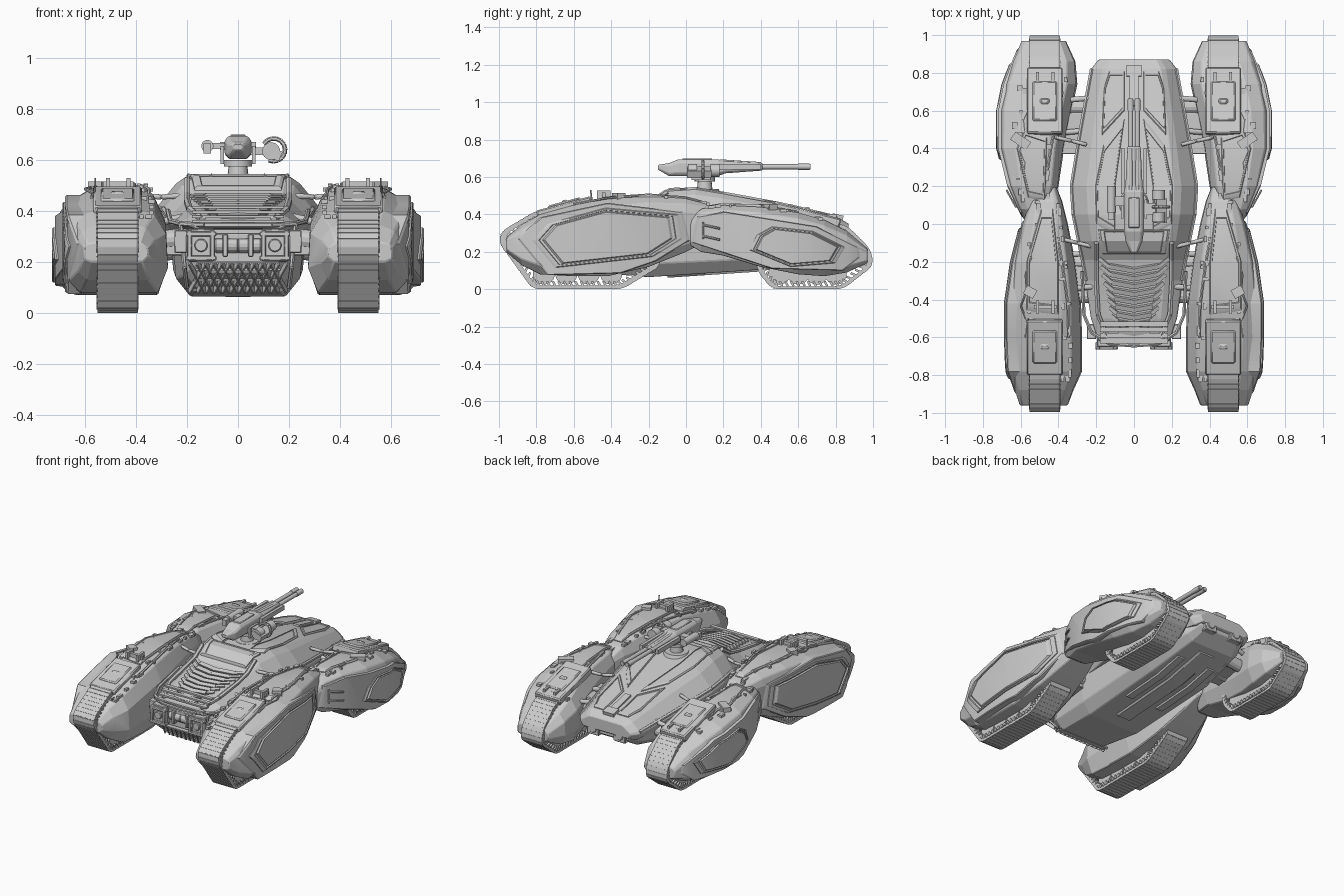
import bpy, bmesh, math, random
from mathutils import Vector, Matrix, Euler

if "Cube" in bpy.data.objects:
    bpy.data.objects.remove(bpy.data.objects["Cube"])
random.seed(4)

def finish(bm, name, mirror=False, bevel=0):
    bmesh.ops.recalc_face_normals(bm, faces=bm.faces)
    me = bpy.data.meshes.new(name)
    bm.to_mesh(me); bm.free()
    ob = bpy.data.objects.new(name, me)
    bpy.context.collection.objects.link(ob)
    bpy.ops.object.select_all(action='DESELECT')
    ob.select_set(True)
    bpy.context.view_layer.objects.active = ob
    bpy.ops.object.shade_smooth_by_angle(angle=math.radians(6 if bevel else 26))
    if bevel:
        m = ob.modifiers.new("bevel", 'BEVEL')
        m.width, m.segments, m.limit_method = bevel, 1, 'ANGLE'
    if mirror:
        ob.modifiers.new("mirror", 'MIRROR')
    return ob

def loft(bm, rings, closed=False):
    vs = [[bm.verts.new(p) for p in r] for r in rings]
    n = len(vs[0])
    for a, b in zip(vs, vs[1:] + (vs[:1] if closed else [])):
        for i in range(n):
            bm.faces.new((a[i], a[(i + 1) % n], b[(i + 1) % n], b[i]))
    if not closed:
        bm.faces.new(vs[0]); bm.faces.new(vs[-1])

def box(bm, c, s, rot=(0, 0, 0)):
    bmesh.ops.create_cube(bm, size=1, matrix=Matrix.LocRotScale(Vector(c), Euler(rot), Vector(s)))

def cyl(bm, a, b, r, r2=None, seg=14):
    a, b = Vector(a), Vector(b)
    q = (b - a).to_track_quat('Z', 'Y')
    bmesh.ops.create_cone(bm, cap_ends=True, segments=seg, radius1=r, radius2=r2 or r,
                          depth=(b - a).length, matrix=Matrix.LocRotScale((a + b) / 2, q, None))

def tube(bm, pts, r, seg=6):
    for a, b in zip(pts, pts[1:]):
        cyl(bm, a, b, r, seg=seg)

def at(rows, y, col):
    for a, b in zip(rows, rows[1:]):
        if y <= b[0]:
            t = max(0, (y - a[0]) / (b[0] - a[0]))
            return a[col] + t * (b[col] - a[col])
    return rows[-1][col]

def shell(bm, rows, shape):
    loft(bm, [[(xi + u * (xo - xi), y, zb + v * (zt - zb)) for u, v in shape]
              for y, zb, zt, xi, xo in rows])

def scaled(poly, s):
    c = sum((Vector(p) for p in poly), Vector((0, 0))) / len(poly)
    return [c + (Vector(p) - c) * s for p in poly]

def drape(bm, rings, rows, axis, col):
    # flat plate cut at every row, then pushed onto the body surface
    t = bmesh.new()
    loft(t, rings)
    for r in rows:
        bmesh.ops.bisect_plane(t, geom=t.verts[:] + t.edges[:] + t.faces[:],
                               plane_co=(0, r[0], 0), plane_no=(0, 1, 0))
    for v in t.verts:
        v.co[axis] += at(rows, v.co.y, col)
    me = bpy.data.meshes.new("tmp")
    t.to_mesh(me); t.free()
    bm.from_mesh(me)
    bpy.data.meshes.remove(me)

def side_plate(bm, rows, poly, steps):
    drape(bm, [[(o, p.x, p.y) for p in scaled(poly, s)] for s, o in steps], rows, 0, 4)

def deck_plate(bm, rows, poly, h=.012):
    drape(bm, [[(p.x, p.y, o) for p in scaled(poly, s)]
               for s, o in ((1, -.03), (1, h * .5), (.94, h), (.84, h), (.82, h * .6))], rows, 2, 2)

def rounded(poly, d=.04):
    out = []
    for i, p in enumerate(poly):
        p, a, b = Vector(p), Vector(poly[i - 1]), Vector(poly[(i + 1) % len(poly)])
        s = p + (a - p) * min(.45, d / (a - p).length)
        e = p + (b - p) * min(.45, d / (b - p).length)
        out += [s * (1 - t) ** 2 + p * 2 * t * (1 - t) + e * t * t for t in (0, .33, .67, 1)]
    return out

# rows: y, bottom z, top z, inner x, outer x
FRONT = [(-.96, .20, .28, .35, .605), (-.88, .13, .345, .32, .63), (-.78, .08, .40, .275, .665),
         (-.6, .07, .45, .275, .672), (-.42, .07, .485, .28, .672), (-.2, .12, .50, .31, .64),
         (0, .2, .485, .35, .59), (.12, .26, .455, .38, .55), (.22, .3, .40, .42, .49)]
REAR = [(0, .25, .36, .5, .57), (.08, .2, .43, .44, .61), (.2, .18, .45, .4, .665),
        (.4, .12, .44, .37, .713), (.6, .08, .41, .33, .713), (.74, .07, .37, .30, .685),
        (.86, .09, .31, .31, .64), (.97, .14, .22, .36, .595)]
HULL = [(-.62, .33, .355, -.19, .19), (-.5, .32, .40, -.23, .23), (-.3, .3, .435, -.26, .26),
        (-.19, .3, .46, -.28, .28), (-.09, .3, .525, -.3, .3), (.05, .3, .535, -.33, .33),
        (.2, .3, .51, -.34, .34), (.5, .27, .455, -.29, .29), (.82, .25, .38, -.23, .23), (.87, .27, .35, -.19, .19)]
BELLY = [(-.6, .16, .33, -.16, .16), (-.5, .09, .33, -.22, .22), (-.2, .065, .35, -.26, .26),
         (.4, .105, .34, -.27, .27), (.75, .18, .32, -.22, .22), (.85, .24, .3, -.18, .18)]
POD = [(0, .3), (.02, .72), (.14, .96), (.26, 1), (.76, 1), (.94, .9), (1, .74), (1, .15), (.88, 0), (.1, 0)]
DECK = [(.06, 0), (0, .35), (.02, .5), (.13, .88), (.19, 1), (.81, 1), (.87, .88), (.98, .5), (1, .35), (.94, 0)]

# hull shells and keel strip
bm = bmesh.new(); shell(bm, HULL, DECK); finish(bm, "upper_hull", bevel=.005)
bm = bmesh.new(); shell(bm, BELLY, [(.14, 0), (.86, 0), (.97, .25), (1, 1), (0, 1), (.03, .25)])
finish(bm, "lower_hull", bevel=.005)
bm = bmesh.new()
for x0, x1, y0, y1 in ((-.06, .06, -.1, .7), (.09, .15, .1, .6), (-.15, -.09, .1, .6)):
    shell(bm, [(y, at(BELLY, y, 1) - .01, .2, x0, x1) for y in (y0, .4, y1)],
          [(.1, 0), (.9, 0), (1, .1), (1, 1), (0, 1), (0, .1)])
finish(bm, "belly_strips")

# track pods with side armour, tracks, wheels and fenders
LARGE = [(1, -.06), (1, 0), (.975, .006)]
SMALL = [(1, -.03), (1, .012), (.97, .016), (.92, .016), (.91, .008), (.87, .008), (.84, .017)]
pods = {
    "front": (FRONT, [(-.9, .27), (-.78, .385), (-.42, .462), (-.02, .415), (.02, .26), (-.16, .15), (-.35, .085), (-.74, .075)],
              [(-.82, .26), (-.74, .35), (-.43, .435), (-.04, .40), (-.02, .27), (-.17, .175), (-.7, .115)],
              [(-1, .25), (-.985, .31), (-.8, .42), (-.55, .43), (-.2, .25), (-.13, .13), (-.34, .002), (-.82, .002)],
              [-.76, -.64, -.52, -.40], (-.65, .435, .30, .26)),
    "rear": (REAR, [(.03, .25), (.06, .39), (.2, .415), (.7, .335), (.92, .225), (.93, .17), (.84, .1), (.46, .11)],
             [(.34, .21), (.38, .29), (.46, .335), (.68, .31), (.85, .225), (.8, .14), (.56, .12)],
             [(1.003, .13), (.985, .215), (.86, .34), (.6, .40), (.38, .2), (.38, .1), (.46, .002), (.84, .002)],
             [.5, .6, .7, .8], (.65, .397, .36, -.25))}
for side, (rows, big, small, path, wheels, (fy, fz, fl, fr)) in pods.items():
    bm = bmesh.new(); shell(bm, rows, POD); finish(bm, side + "_pod", True, .005)
    bm = bmesh.new()
    side_plate(bm, rows, big, LARGE); side_plate(bm, rows, small, SMALL)
    finish(bm, side + "_side_armour", True)
    # track band, links and guide teeth
    bm = bmesh.new()
    loop = rounded(path)
    inner = scaled(loop, .92)
    loft(bm, [[(x, p.x, p.y) for p in l] for l, x in
              ((loop, .393), (loop, .552), (inner, .552), (inner, .393))], closed=True)
    cen = sum(loop, Vector((0, 0))) / len(loop)
    carry, step = 0, .03
    for a, b in zip(loop, loop[1:] + loop[:1]):
        d = b - a
        n = Vector((-d.y, d.x)).normalized()
        if n.dot(cen - a) < 0:
            n.negate()
        while carry < d.length:
            p = a + d.normalized() * carry
            ang = math.atan2(d.y, d.x)
            box(bm, (.4725, p.x, p.y), (.156, .026, .003), (ang, 0, 0))
            q = p + n * .028
            for x in (.396, .549):
                box(bm, (x, q.x, q.y), (.012, .012, .03), (ang + .5, 0, 0))
            carry += step
        carry -= d.length
    finish(bm, side + "_track", True)
    bm = bmesh.new()
    for y in wheels:
        cyl(bm, (.40, y, .085), (.545, y, .085), .06, seg=18)
    finish(bm, side + "_road_wheels", True)
    bm = bmesh.new()
    box(bm, (.4725, fy, fz), (.19, fl, .05), (fr, 0, 0))
    box(bm, (.4725, fy, fz + .025), (.13, fl * .6, .02), (fr, 0, 0))
    box(bm, (.4725, fy, fz + .035), (.05, .03, .015), (fr, 0, 0))
    finish(bm, side + "_fender", True, .01)

# raised plates on pod tops and hull deck
bm = bmesh.new()
deck_plate(bm, FRONT, [(.40, -.48), (.57, -.46), (.57, -.2), (.49, .08), (.43, .08), (.40, -.2)])
deck_plate(bm, REAR, [(.47, .12), (.56, .14), (.62, .4), (.58, .5), (.46, .46)])
deck_plate(bm, HULL, [(.05, .56), (.16, .42), (.205, .2), (.2, .0), (.1, -.06), (.1, .2)])
deck_plate(bm, HULL, [(.05, .6), (.17, .47), (.16, .72), (.13, .81), (.05, .81)])
finish(bm, "deck_plates", True)
bm = bmesh.new()
deck_plate(bm, HULL, [(-.19, -.03), (-.17, -.16), (.17, -.16), (.19, -.03)], .016)
box(bm, (0, .72, .40), (.045, .2, .03), (-.23, 0, 0))
box(bm, (0, .81, .385), (.08, .06, .03), (-.23, 0, 0))
finish(bm, "deck_centre")

# chevron louvres and their frame on the sloping front deck
bm = bmesh.new()
for i in range(9):
    y = -.57 + i * .042
    w = .11 + i * .009
    z = at(HULL, y, 2) + .006
    for k in (-1, 1):
        box(bm, (k * w * .35, y, z), (w * .75, .026, .022), (.4, 0, k * .18))
        box(bm, (k * w * .86, y + .03, z), (w * .4, .02, .022), (.3, 0, k * .7))
for k in (-1, 1):
    tube(bm, [(k * x, y, at(HULL, y, 2) + .004) for x, y in ((.14, -.6), (.19, -.48), (.2, -.3), (.2, -.19), (.2, -.1))], .014)
finish(bm, "engine_louvres")

# nose: grilles, lamps, winch and guard rail
bm = bmesh.new()
for i in range(4):
    box(bm, (0, -.62 + i * .03, .36 + i * .018), (.36, .025, .01))
for i in range(11):
    for k in (-.5, .5):
        box(bm, ((i - 5) * .032, -.57, .14), (.007, .02, .17), (.85, 0, k))
for z in (.09, .13, .17, .2):
    box(bm, (0, -.5 - (z - .09) * 1.2, z), (.4 - z * .4, .03, .008))
finish(bm, "nose_grilles")
bm = bmesh.new()
box(bm, (.145, -.60, .265), (.1, .1, .13))
box(bm, (.145, -.645, .31), (.12, .04, .02)); box(bm, (.145, -.645, .215), (.12, .04, .02))
box(bm, (.225, -.57, .28), (.05, .08, .09))
for x in (.1, .19):
    box(bm, (x, -.645, .265), (.02, .04, .12))
cyl(bm, (.145, -.6, .265), (.145, -.662, .265), .026)
cyl(bm, (0, -.60, .265), (.09, -.60, .265), .03)
box(bm, (0, -.59, .30), (.2, .05, .025)); box(bm, (.05, -.62, .265), (.02, .03, .09))
box(bm, (.1, .83, .27), (.09, .07, .09)); cyl(bm, (.1, .8, .27), (.1, .87, .27), .03)
finish(bm, "lamp_units", True, .004)
bm = bmesh.new()
tube(bm, [(0, -.645, .345), (.13, -.635, .345), (.225, -.575, .35), (.265, -.48, .36), (.275, -.25, .40)], .01)
tube(bm, [(.225, -.575, .35), (.21, -.57, .18), (.2, -.5, .1)], .009)
finish(bm, "guard_rail", True)
# rim strip along the hull edge
bm = bmesh.new()
tube(bm, [(r[4] * .97, r[0], r[1] + .47 * (r[2] - r[1])) for r in HULL[2:-1]], .012)
finish(bm, "hull_rim", True)

# suspension arms joining hull and pods
bm = bmesh.new()
for y, z in ((-.38, .3), (-.2, .3), (.45, .28), (.62, .26)):
    cyl(bm, (.15, y, z), (.42, y, z - .03), .04)
    cyl(bm, (.2, y + .05, z + .08), (.42, y + .03, z + .03), .016, seg=8)
for y in (-.3, .48):
    box(bm, (.3, y, .27), (.18, .22, .09))
tube(bm, [(.22, -.12, .46), (.3, -.1, .455), (.38, -.08, .46)], .012)
tube(bm, [(.25, .42, .42), (.33, .44, .41), (.42, .46, .42)], .012)
finish(bm, "suspension_arms", True, .004)

# hatches, rails, cables and small fittings
bm = bmesh.new()
for rows, y in ((FRONT, -.44), (REAR, .77)):
    z = at(rows, y, 2)
    box(bm, (.47, y, z + .02), (.12, .02, .03))
    for x in (.43, .51):
        box(bm, (x, y, z + .025), (.016, .07, .045))
for rows, y0, y1, x0 in ((FRONT, -.6, -.1, .6), (REAR, .25, .7, .61)):
    ys = [y0 + (y1 - y0) * i / 6 for i in range(7)]
    tube(bm, [(x0 - .02 * (i % 2) - .05 * abs(i - 2) / 4, y, at(rows, y, 2) + .004) for i, y in enumerate(ys)], .006)
    tube(bm, [(at(rows, y, 3) + .07, y, at(rows, y, 2)) for y in ys], .008)
for rows, n in ((FRONT, 30), (REAR, 22)):
    for i in range(n):
        y = random.uniform(rows[1][0], rows[-2][0])
        u = random.choice((.16, .24, .7, .78))
        x = at(rows, y, 3) * (1 - u) + at(rows, y, 4) * u
        box(bm, (x, y, at(rows, y, 2)), (random.uniform(.01, .03), random.uniform(.01, .05), .016))
box(bm, (.55, -.36, .495), (.06, .05, .04), (0, 0, .5))
box(bm, (.6, .44, .44), (.1, .05, .03), (0, 0, .6))
cyl(bm, (.56, -.5, .45), (.56, -.51, .53), .004, seg=6)
tube(bm, [(.625, .09, .36), (.625, .09, .27)], .006)
for z in (.345, .285):
    tube(bm, [(.625, .09, z), (.675, .18, z - .02)], .006)
finish(bm, "fittings", True)

# turret pedestal and twin gun
bm = bmesh.new()
cyl(bm, (0, .1, .5), (0, .1, .535), .09, .075, 20)
cyl(bm, (0, .1, .53), (0, .1, .585), .042, .036, 16)
cyl(bm, (0, .1, .575), (0, .1, .6), .055, seg=16)
for k in (-1, 1):
    box(bm, (k * .062, .08, .62), (.014, .1, .07))
    box(bm, (k * .06, .28, .655), (.02, .24, .03))
finish(bm, "turret_pedestal")
bm = bmesh.new()
G = [(-.15, .64, .665, -.02, .02), (-.09, .605, .675, -.045, .045), (-.04, .605, .695, -.052, .052),
     (.17, .605, .695, -.052, .052), (.21, .62, .685, -.045, .045), (.41, .635, .675, -.035, .035)]
shell(bm, G, [(.15, 0), (.85, 0), (1, .2), (1, .8), (.85, 1), (.15, 1), (0, .8), (0, .2)])
box(bm, (0, .06, .693), (.06, .16, .014))
finish(bm, "gun_housing", bevel=.004)
bm = bmesh.new()
cyl(bm, (.018, .38, .655), (.018, .665, .655), .014)
cyl(bm, (.018, .6, .655), (.018, .66, .655), .0165)
cyl(bm, (.018, .18, .685), (.018, .4, .67), .01)
finish(bm, "gun_barrels", True)
bm = bmesh.new()
cyl(bm, (-.12, .06, .655), (-.12, .2, .655), .024)
box(bm, (-.08, .12, .655), (.07, .05, .025)); box(bm, (-.12, .05, .645), (.03, .06, .04))
tube(bm, [(.14 + .045 * math.cos(2.6 - i * .42), .09, .64 + .045 * math.sin(2.6 - i * .42)) for i in range(12)], .009)
for y in (.03, .15):
    cyl(bm, (.13, y - .02, .635), (.13, y + .03, .635), .035)
box(bm, (.08, .08, .635), (.07, .06, .03)); box(bm, (.14, .07, .625), (.06, .13, .04), (0, .4, 0))
finish(bm, "ammo_feed_and_sight")
